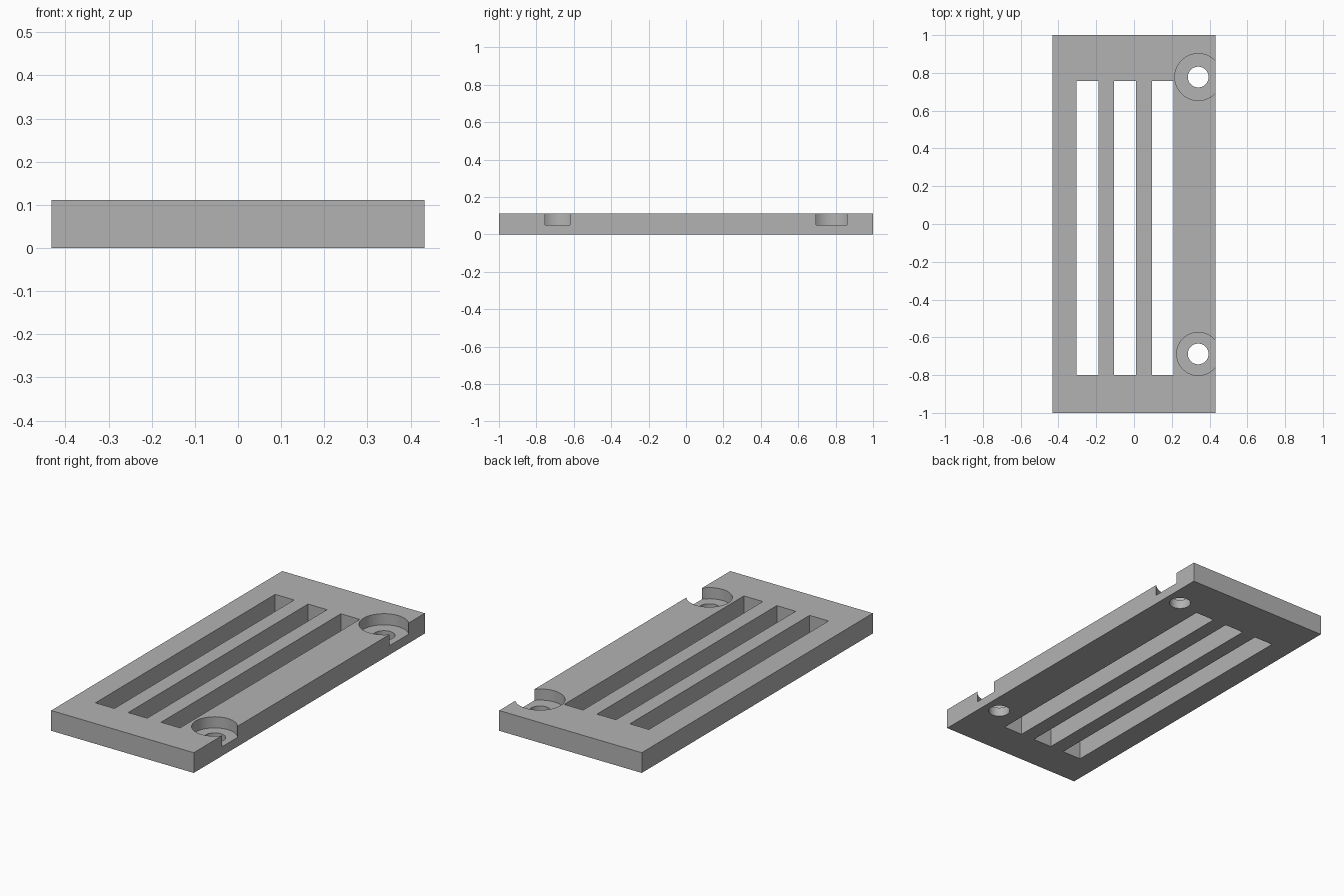
import bpy, math

default_cube = bpy.data.objects.get("Cube")
if default_cube:
    bpy.data.objects.remove(default_cube, do_unlink=True)

WIDTH, LENGTH, HEIGHT = 0.864, 2.0, 0.111
FLOOR = 0.05  # height of the counterbore seats

grey = bpy.data.materials.new("plain grey")
grey.use_nodes = True
colour = (0.45, 0.45, 0.45, 1)
grey.diffuse_color = colour
grey.node_tree.nodes["Principled BSDF"].inputs["Base Color"].default_value = colour


def box(name, x0, x1, y0, y1, z0, z1):
    bpy.ops.mesh.primitive_cube_add(
        size=1, location=((x0 + x1) / 2, (y0 + y1) / 2, (z0 + z1) / 2))
    obj = bpy.context.object
    obj.name = name
    obj.scale = (x1 - x0, y1 - y0, z1 - z0)
    bpy.ops.object.transform_apply(location=True, rotation=False, scale=True)
    obj.data.materials.append(grey)
    return obj


def cylinder(name, x, y, radius, z0, z1):
    bpy.ops.mesh.primitive_cylinder_add(
        vertices=64, radius=radius, depth=z1 - z0, location=(x, y, (z0 + z1) / 2))
    obj = bpy.context.object
    obj.name = name
    obj.data.materials.append(grey)
    return obj


# Flat plate
plate = box("slotted_plate", -WIDTH / 2, WIDTH / 2, -LENGTH / 2, LENGTH / 2, 0, HEIGHT)
cutters = []

# Three long through slots
for i in range(3):
    left = -0.304 + i * 0.199
    cutters.append(box("slot_cutter", left, left + 0.115, -0.80, 0.756, -0.1, 0.3))

# Screw holes whose counterbores break through the side edge
for y, bore in ((0.778, 0.124), (-0.688, 0.114)):
    cutters.append(cylinder("counterbore_cutter", 0.34, y, bore, FLOOR, 0.3))
    cutters.append(cylinder("screw_hole_cutter", 0.34, y, 0.055, -0.1, 0.2))

# Cut each opening, then discard the cutters
bpy.ops.object.select_all(action="DESELECT")
bpy.context.view_layer.objects.active = plate
plate.select_set(True)
for cutter in cutters:
    cutter.hide_render = True
    cut = plate.modifiers.new("opening", "BOOLEAN")
    cut.operation = "DIFFERENCE"
    cut.solver = "EXACT"
    cut.object = cutter
    bpy.ops.object.modifier_apply(modifier=cut.name)
for cutter in cutters:
    bpy.data.objects.remove(cutter, do_unlink=True)

bpy.ops.object.shade_smooth_by_angle(angle=math.radians(30))
